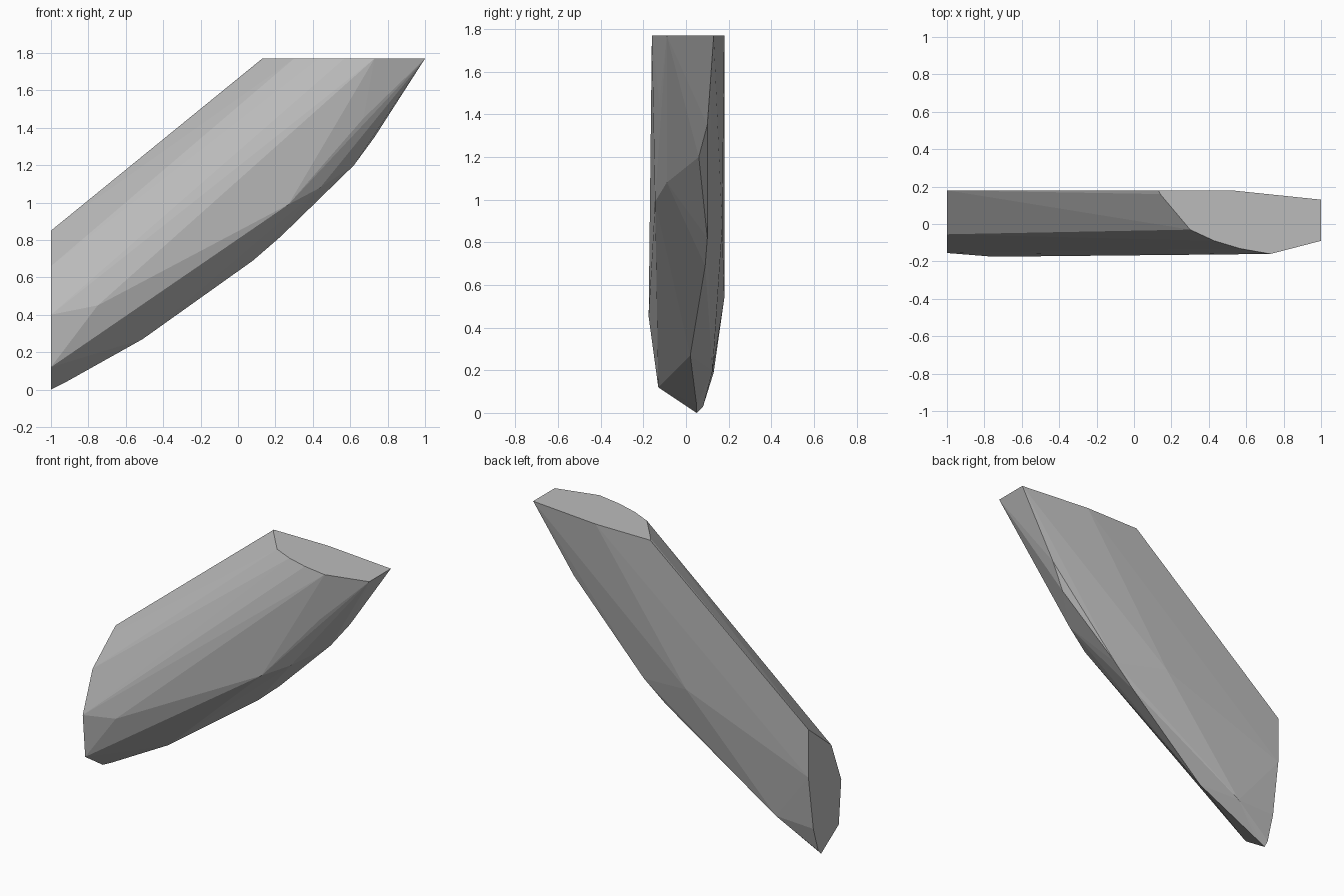
import bpy
import bmesh

if "Cube" in bpy.data.objects:
    bpy.data.objects.remove(bpy.data.objects["Cube"])

# flat end cap at x = -1, as (y, z)
END = [(0.18, 0.85), (0.13, 0.81), (-0.055, 0.66), (-0.155, 0.40), (-0.13, 0.12),
       (0.05, 0.0), (0.08, 0.03), (0.13, 0.19), (0.18, 0.54)]
# flat top cap at z = 1.77, as (x, y)
TOP = [(0.13, 0.18), (0.14, 0.16), (0.30, -0.03), (0.43, -0.09), (0.57, -0.132),
       (0.73, -0.16), (1.0, -0.09), (1.0, 0.13), (0.52, 0.18)]
# curved keel under the slab
KEEL = [(-0.93, 0.05, 0.035), (-0.51, 0.02, 0.27), (0.08, 0.09, 0.69), (0.23, 0.10, 0.82),
        (0.62, 0.06, 1.20), (0.73, 0.10, 1.35)]
# ridges between keel and the two broad sides
SIDES = [(-0.75, -0.175, 0.45), (0.27, -0.145, 0.99), (0.44, -0.09, 1.08),
         (0.67, -0.125, 1.45), (-0.73, 0.125, 0.20), (-0.12, 0.17, 0.87)]

points = ([(-1.0, y, z) for y, z in END] + [(x, y, 1.77) for x, y in TOP]
          + KEEL + SIDES)

# stone slab: faceted shell wrapped round the profiles
bm = bmesh.new()
for p in points:
    bm.verts.new(p)
result = bmesh.ops.convex_hull(bm, input=bm.verts[:])
loose = [v for v in bm.verts if not v.link_faces]
bmesh.ops.delete(bm, geom=loose, context='VERTS')
bmesh.ops.dissolve_limit(bm, angle_limit=0.005, verts=bm.verts[:], edges=bm.edges[:])
bmesh.ops.recalc_face_normals(bm, faces=bm.faces[:])

mesh = bpy.data.meshes.new("stone_slab")
bm.to_mesh(mesh)
bm.free()
grey = bpy.data.materials.new("stone grey")
grey.diffuse_color = (0.5, 0.5, 0.5, 1.0)
grey.use_nodes = True
grey.node_tree.nodes["Principled BSDF"].inputs["Base Color"].default_value = grey.diffuse_color
mesh.materials.append(grey)
slab = bpy.data.objects.new("stone_slab", mesh)
bpy.context.collection.objects.link(slab)
